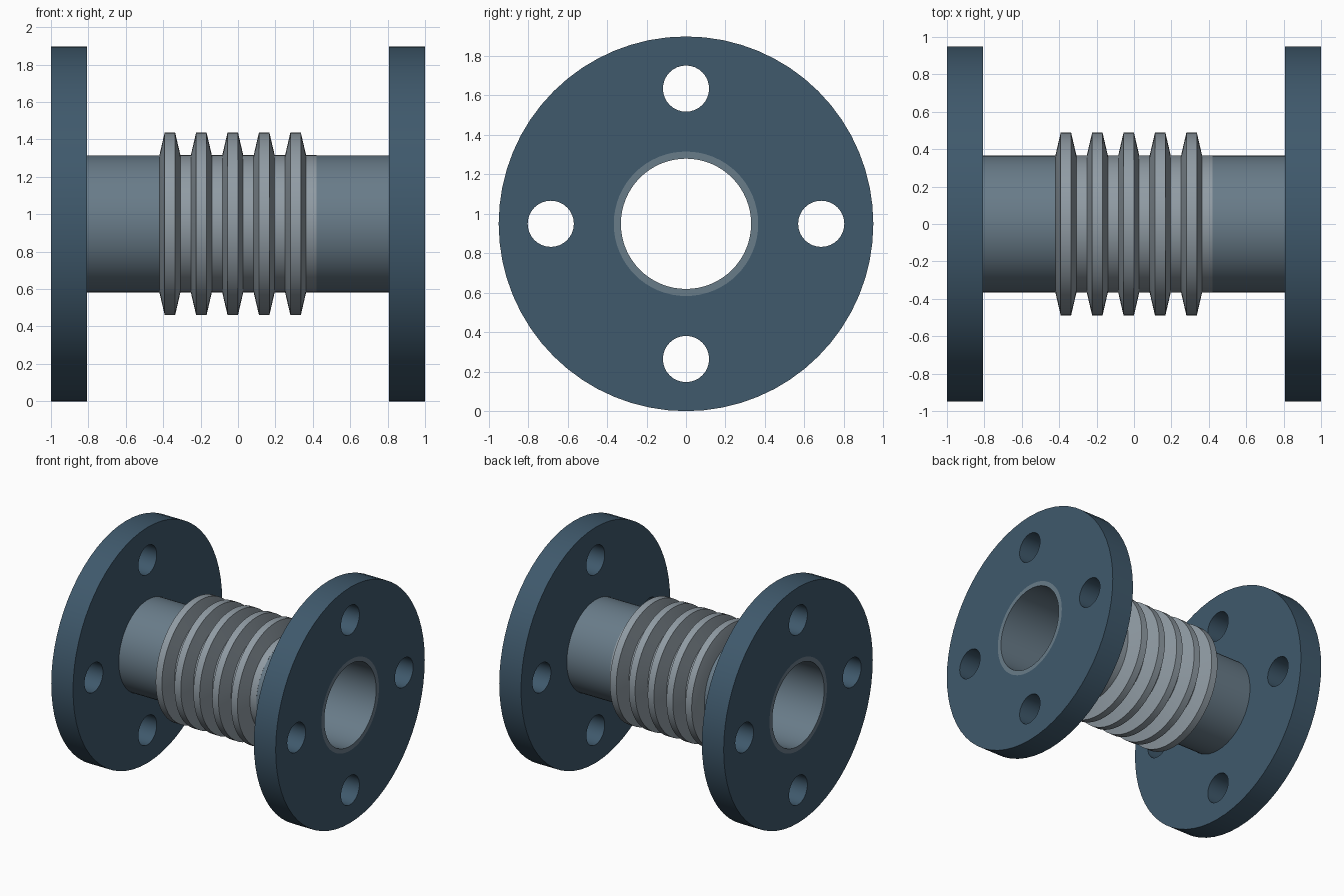
import bpy, bmesh
from math import cos, sin, pi, radians

if "Cube" in bpy.data.objects:
    bpy.data.objects.remove(bpy.data.objects["Cube"])

CZ = 0.949            # axis height, equal to the flange radius
SEG = 64


def material(name, rgb):
    m = bpy.data.materials.new(name)
    m.diffuse_color = (*rgb, 1)
    m.use_nodes = True
    m.node_tree.nodes["Principled BSDF"].inputs["Base Color"].default_value = m.diffuse_color
    return m


def finish(ob, mat):
    ob.data.materials.append(mat)
    bpy.ops.object.select_all(action='DESELECT')
    ob.select_set(True)
    bpy.context.view_layer.objects.active = ob
    if ob.type == 'CURVE':
        bpy.ops.object.convert(target='MESH')
    bpy.ops.object.shade_smooth_by_angle(angle=radians(20))


def revolve(name, profile, mat):
    """Spin a closed (x, radius) profile around the pipe axis."""
    bm = bmesh.new()
    rings = []
    for i in range(SEG):
        a = 2 * pi * i / SEG
        rings.append([bm.verts.new((x, r * cos(a), r * sin(a))) for x, r in profile])
    n = len(profile)
    for i in range(SEG):
        p, q = rings[i], rings[(i + 1) % SEG]
        for j in range(n):
            k = (j + 1) % n
            bm.faces.new((p[j], p[k], q[k], q[j]))
    bmesh.ops.recalc_face_normals(bm, faces=bm.faces)
    me = bpy.data.meshes.new(name)
    bm.to_mesh(me)
    bm.free()
    ob = bpy.data.objects.new(name, me)
    ob.location.z = CZ
    bpy.context.collection.objects.link(ob)
    finish(ob, mat)


def flange(name, x, half, mat):
    """Disc with a bore and four bolt holes, as a filled extruded outline."""
    cu = bpy.data.curves.new(name, 'CURVE')
    cu.dimensions = '2D'
    cu.fill_mode = 'BOTH'
    cu.extrude = half
    circles = [(0, 0, CZ, SEG), (0, 0, 0.366, SEG)]
    circles += [(0.685 * cos(k * pi / 2), 0.685 * sin(k * pi / 2), 0.117, 32) for k in range(4)]
    for cx, cy, r, n in circles:
        s = cu.splines.new('POLY')
        s.points.add(n - 1)
        for i, p in enumerate(s.points):
            a = 2 * pi * i / n
            p.co = (cx + r * cos(a), cy + r * sin(a), 0, 1)
        s.use_cyclic_u = True
    ob = bpy.data.objects.new(name, cu)
    ob.location = (x, 0, CZ)
    ob.rotation_euler.y = pi / 2
    bpy.context.collection.objects.link(ob)
    finish(ob, mat)


dark = material("flange_blue", (0.05, 0.10, 0.15))
steel = material("pipe_steel", (0.14, 0.20, 0.25))
light = material("bellows_steel", (0.28, 0.33, 0.37))

# end flanges and pipe stubs
for side, label in ((-1, "left"), (1, "right")):
    flange(label + "_flange", side * 0.903, 0.097, dark)
    revolve(label + "_pipe", [(side * 0.42, 0.33), (side * 0.42, 0.366),
                              (side, 0.366), (side, 0.33)], steel)

# corrugated bellows: five convolutions with a constant wall
PITCH = 0.168
outer = []
for i in range(5):
    x = -0.42 + i * PITCH
    outer += [(x, 0.367), (x + 0.028, 0.488), (x + 0.084, 0.488), (x + 0.112, 0.367)]
outer.append((0.42, 0.367))
inner = [(x, r - 0.037) for x, r in reversed(outer)]
revolve("bellows", outer + inner, light)
